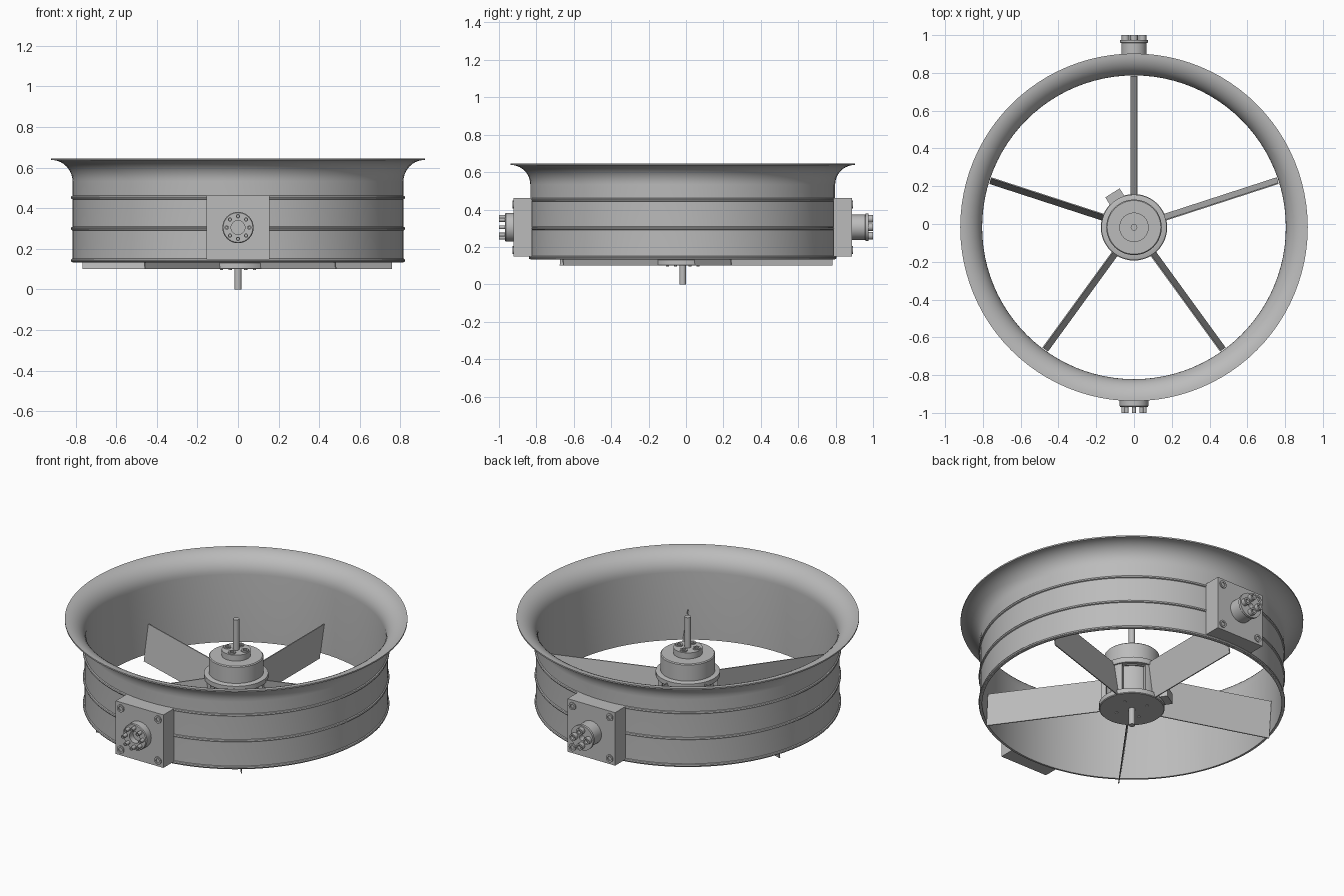
import bpy, bmesh
from math import sin, cos, radians, pi
from mathutils import Matrix, Vector

old = bpy.data.objects.get("Cube")
if old:
    bpy.data.objects.remove(old, do_unlink=True)

metal = bpy.data.materials.new("grey metal")
metal.use_nodes = True
GREY = (0.5, 0.5, 0.5, 1)
metal.diffuse_color = GREY
metal.node_tree.nodes["Principled BSDF"].inputs["Base Color"].default_value = GREY

parts = []
BASE = Matrix.Translation((0, -0.0175, 0))   # fan axis
MOUNT_Z = 0.305


def finish(name, bm, mat):
    bmesh.ops.remove_doubles(bm, verts=bm.verts[:], dist=1e-5)
    bmesh.ops.recalc_face_normals(bm, faces=bm.faces[:])
    bm.transform(BASE @ mat)
    mesh = bpy.data.meshes.new(name)
    bm.to_mesh(mesh)
    bm.free()
    mesh.materials.append(metal)
    ob = bpy.data.objects.new(name, mesh)
    bpy.context.collection.objects.link(ob)
    parts.append(ob)
    return ob


def lathe(name, profile, steps=48, mat=Matrix(), start=0.0, sweep=360.0):
    """Turn a closed (radius, height) outline about local z."""
    bm = bmesh.new()
    full = sweep >= 360
    rows = []
    for i in range(steps if full else steps + 1):
        a = radians(start + sweep * i / steps)
        rows.append([bm.verts.new((r * cos(a), r * sin(a), z)) for r, z in profile])
    n = len(profile)
    for i in range(steps):
        a, b = rows[i], rows[(i + 1) % len(rows)]
        for j in range(n):
            k = (j + 1) % n
            bm.faces.new((a[j], a[k], b[k], b[j]))
    if not full:
        bm.faces.new(rows[0])
        bm.faces.new(rows[-1])
    return finish(name, bm, mat)


def rod(name, r, z0, z1, mat=Matrix(), steps=24):
    return lathe(name, [(0, z0), (r, z0), (r, z1), (0, z1)], steps, mat)


def screw(name, r, z0, z1, x, y, mat=Matrix(), socket=0.55):
    floor = z0 + (z1 - z0) * 0.4
    outline = [(0, z0), (r, z0), (r, z1), (r * socket, z1), (r * socket, floor), (0, floor)]
    return lathe(name, outline, 16, mat @ Matrix.Translation((x, y, 0)))


def box(name, lo, hi, mat=Matrix()):
    lo, hi = Vector(lo), Vector(hi)
    bm = bmesh.new()
    bmesh.ops.create_cube(bm, size=1)
    for v in bm.verts:
        v.co = (lo + hi) / 2 + Vector(a * b for a, b in zip(v.co, hi - lo))
    return finish(name, bm, mat)


def ring_of(count, radius, phase=0.0):
    for i in range(count):
        a = radians(phase) + 2 * pi * i / count
        yield radius * cos(a), radius * sin(a)


# Duct: thin wall with a bell mouth flaring outwards at the top
WALL, SKIN = 0.815, 0.011
flare = [radians(90 * i / 10) for i in range(11)]
outer = [(0.92 - 0.105 * cos(a), 0.533 + 0.105 * sin(a)) for a in flare]
inner = [(0.92 - 0.116 * cos(a), 0.533 + 0.113 * sin(a)) for a in flare]
lathe("duct", [(WALL, 0.133)] + outer + inner[::-1] + [(WALL - SKIN, 0.133)], 96)

# Raised bands around the duct
for label, z in (("lower", 0.143), ("middle", 0.3), ("upper", 0.453)):
    bead = [(WALL + 0.008 * cos(t), z + 0.009 * sin(t))
            for t in (2 * pi * i / 8 for i in range(8))]
    lathe(label + "_band", bead, 96)

# Motor: base disc, windowed can, upper body, cap and through shaft
lathe("motor_base", [(0, 0.1), (0.172, 0.1), (0.176, 0.104), (0.176, 0.13),
                     (0.165, 0.135), (0, 0.135)])
rod("motor_core", 0.138, 0.13, 0.3, steps=48)
lathe("motor_ring", [(0.13, 0.295), (0.17, 0.295), (0.173, 0.3), (0.173, 0.325),
                     (0.155, 0.33), (0.13, 0.33)])
lathe("motor_body", [(0, 0.29), (0.147, 0.29), (0.147, 0.425), (0.142, 0.43), (0, 0.43)])
rod("motor_cap", 0.078, 0.425, 0.465, steps=32)
rod("shaft", 0.0175, 0, 0.645)
for x, y in ring_of(4, 0.052, 10):
    screw("motor_cap_screw", 0.021, 0.46, 0.472, x, y)
for x, y in ring_of(4, 0.09, 25):
    rod("base_screw", 0.008, 0.096, 0.102, Matrix.Translation((x, y, 0)), 12)

# Cable socket on the side of the motor
turn = Matrix.Rotation(radians(122), 4, 'Z')
box("cable_socket", (0.14, -0.045, 0.12), (0.215, 0.045, 0.18), turn)

# Five flat blades, each leaning slightly, with a can post at each root
for i in range(5):
    angle = 18 + 72 * i
    lathe("motor_post", [(0.13, 0.13), (0.162, 0.13), (0.162, 0.3), (0.13, 0.3)],
          6, start=angle - 13, sweep=26)
    lean = Matrix.Rotation(radians(angle), 4, 'Z')
    blade = box("blade", (0.15, -0.003, 0.1), (0.8, 0.003, 0.312), lean)
    side = lean.to_3x3() @ Vector((0, 1, 0))
    for v in blade.data.vertices:
        v.co += side * (0.206 - v.co.z) * 0.145

# Mounting blocks, front and back
mounts = {}
for label, spin in (("front", 90), ("back", -90)):
    m = Matrix.Translation((0, 0, MOUNT_Z)) @ Matrix.Rotation(radians(spin), 4, 'X')
    mounts[label] = m
    box(label + "_block", (-0.156, -0.157, 0.806), (0.156, 0.157, 0.904), m)
    for sx in (-1, 1):
        for sy in (-1, 1):
            screw(label + "_block_screw", 0.022, 0.9, 0.91, sx * 0.122, sy * 0.122, m)

# Front fitting: flange with an open bore and eight tall screws
m = mounts["front"]
lathe("front_flange", [(0, 0.9), (0.077, 0.9), (0.077, 0.945), (0.073, 0.95),
                       (0.034, 0.95), (0.034, 0.915), (0, 0.915)], 40, m)
for x, y in ring_of(8, 0.056):
    screw("front_flange_screw", 0.0105, 0.945, 0.9825, x, y, m, 0.5)

# Back fitting: longer boss with a collar and four large screws
m = mounts["back"]
lathe("back_boss", [(0, 0.9), (0.067, 0.9), (0.067, 0.975), (0.073, 0.978),
                    (0.073, 0.992), (0.016, 0.992), (0.016, 0.95), (0, 0.95)], 40, m)
for x, y in ring_of(4, 0.045):
    screw("back_boss_screw", 0.02, 0.988, 1.0175, x, y, m)

# Smooth round surfaces, keep edges sharp
bpy.ops.object.select_all(action='DESELECT')
for ob in parts:
    ob.select_set(True)
bpy.context.view_layer.objects.active = parts[0]
bpy.ops.object.shade_smooth_by_angle(angle=radians(30))
